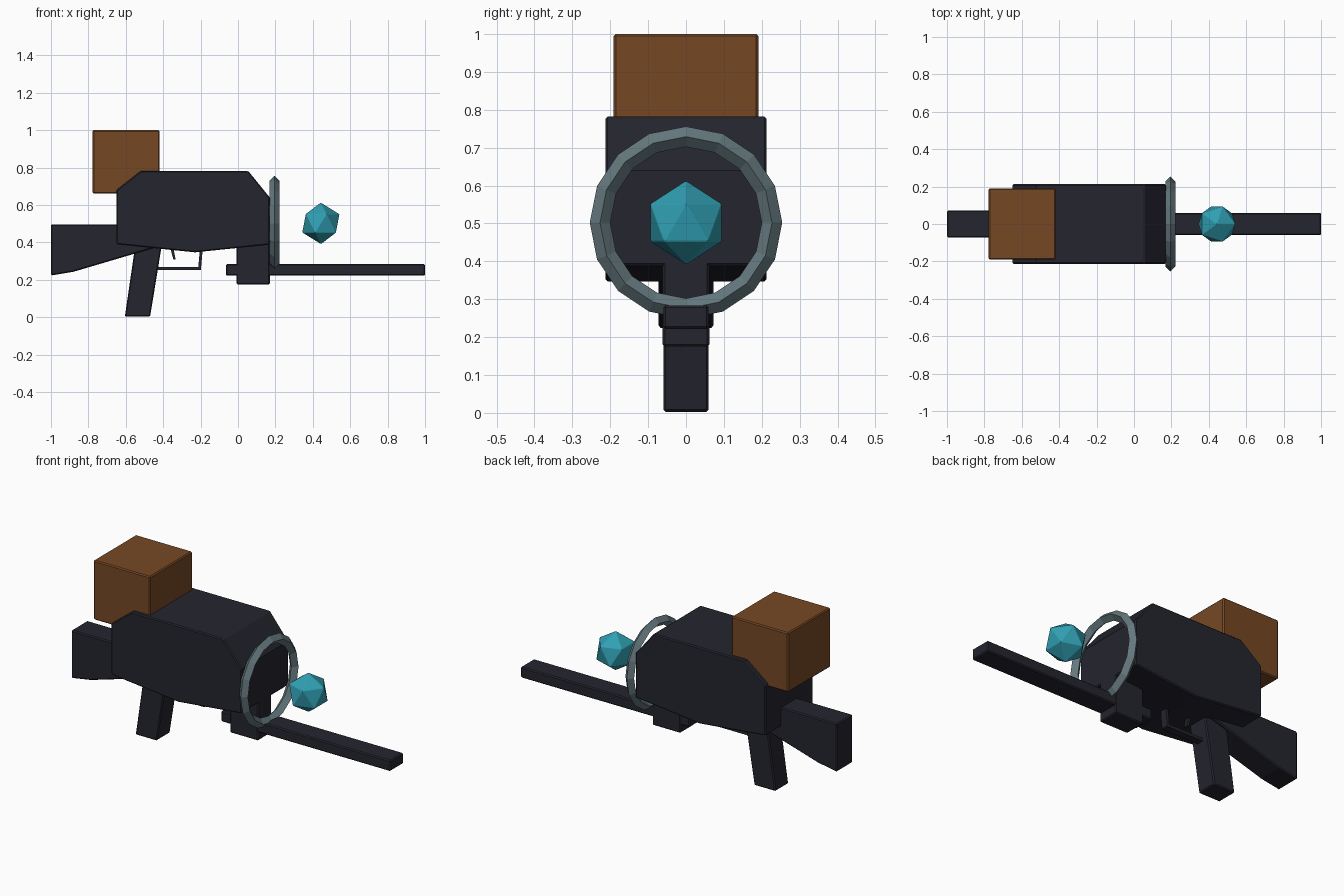
import bpy, bmesh, math
from mathutils import Matrix

if "Cube" in bpy.data.objects:
    bpy.data.objects.remove(bpy.data.objects["Cube"])


def material(name, color):
    m = bpy.data.materials.new(name)
    m.diffuse_color = (*color, 1)
    m.use_nodes = True
    m.node_tree.nodes["Principled BSDF"].inputs["Base Color"].default_value = m.diffuse_color
    return m


DARK = material("dark gunmetal", (0.018, 0.018, 0.028))
BROWN = material("brown", (0.18, 0.064, 0.017))
GREY = material("blue grey", (0.13, 0.19, 0.21))
TEAL = material("teal", (0.03, 0.35, 0.45))


def finish(bm, name, mat, bevel=0.0):
    """Turn a bmesh into a flat shaded object with an optional edge bevel."""
    bmesh.ops.recalc_face_normals(bm, faces=bm.faces)
    mesh = bpy.data.meshes.new(name)
    bm.to_mesh(mesh)
    bm.free()
    mesh.materials.append(mat)
    ob = bpy.data.objects.new(name, mesh)
    bpy.context.collection.objects.link(ob)
    if bevel:
        mod = ob.modifiers.new("edge bevel", 'BEVEL')
        mod.width = bevel
        mod.segments = 1
        mod.limit_method = 'ANGLE'
        mod.angle_limit = math.radians(40)
    return ob


def slab(name, profile, half_width, mat=DARK, bevel=0.006):
    """Extrude an x-z side profile symmetrically along y."""
    bm = bmesh.new()
    face = bm.faces.new([bm.verts.new((x, -half_width, z)) for x, z in profile])
    ext = bmesh.ops.extrude_face_region(bm, geom=[face])
    moved = [v for v in ext["geom"] if isinstance(v, bmesh.types.BMVert)]
    bmesh.ops.translate(bm, verts=moved, vec=(0, 2 * half_width, 0))
    return finish(bm, name, mat, bevel)


def block(name, x0, x1, z0, z1, half_width, mat=DARK, bevel=0.006):
    return slab(name, [(x0, z0), (x1, z0), (x1, z1), (x0, z1)], half_width, mat, bevel)


# Main housing, stock and grip
slab("body", [(-0.65, 0.39), (-0.23, 0.347), (0.17, 0.388), (0.17, 0.64),
              (0.055, 0.782), (-0.52, 0.782), (-0.65, 0.68)], 0.213)
slab("stock", [(-1.0, 0.223), (-0.88, 0.243), (-0.40, 0.385),
               (-0.40, 0.497), (-1.0, 0.497)], 0.072)
slab("grip", [(-0.605, 0.003), (-0.47, 0.003), (-0.405, 0.40), (-0.547, 0.40)], 0.06)

# Barrel and its mount
block("barrel", -0.065, 1.0, 0.222, 0.284, 0.06)
block("barrel_mount", -0.008, 0.17, 0.175, 0.42, 0.062)

# Crate on top of the rear
block("crate", -0.777, -0.42, 0.662, 1.0, 0.191, BROWN)

# Trigger and guard
block("guard_bar", -0.44, -0.197, 0.253, 0.269, 0.02, bevel=0)
slab("guard_post", [(-0.213, 0.26), (-0.198, 0.26), (-0.188, 0.37), (-0.203, 0.37)],
     0.02, bevel=0)
slab("trigger", [(-0.345, 0.307), (-0.334, 0.31), (-0.345, 0.37), (-0.362, 0.37)],
     0.012, bevel=0)

# Muzzle ring: diamond cross-section swept around the x axis
SIDES, RADIUS, THICK = 16, 0.227, 0.027
bm = bmesh.new()
rings = []
for i in range(SIDES):
    a = 2 * math.pi * i / SIDES
    ring = []
    for j in range(4):
        b = math.pi * j / 2
        r = RADIUS + THICK * math.cos(b)
        ring.append(bm.verts.new((0.195 + THICK * math.sin(b),
                                  r * math.sin(a), 0.502 + r * math.cos(a))))
    rings.append(ring)
for i in range(SIDES):
    p, q = rings[i], rings[(i + 1) % SIDES]
    for j in range(4):
        k = (j + 1) % 4
        bm.faces.new((p[j], q[j], q[k], p[k]))
finish(bm, "muzzle_ring", GREY)

# Floating energy crystal
bm = bmesh.new()
bmesh.ops.create_icosphere(bm, subdivisions=1, radius=0.111,
                           matrix=Matrix.Translation((0.443, 0, 0.502)))
finish(bm, "energy_crystal", TEAL, 0.002)
